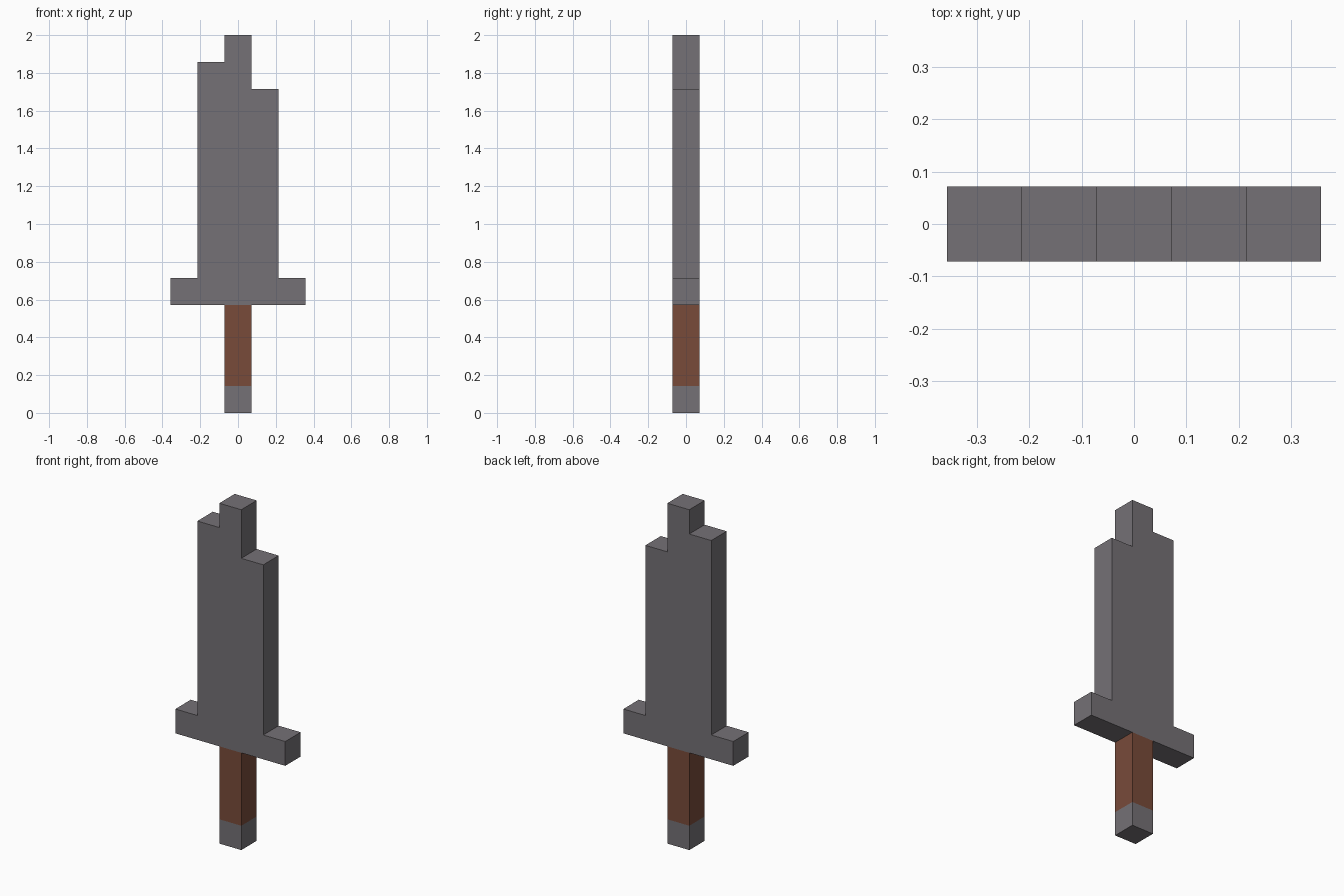
import bpy
import bmesh

if "Cube" in bpy.data.objects:
    bpy.data.objects.remove(bpy.data.objects["Cube"])

U = 1 / 7  # one block of the grid the sword is made from


def material(name, rgb):
    m = bpy.data.materials.new(name)
    m.diffuse_color = (*rgb, 1)
    m.use_nodes = True
    m.node_tree.nodes["Principled BSDF"].inputs["Base Color"].default_value = m.diffuse_color
    return m


steel = material("steel_grey", (0.178, 0.165, 0.180))
leather = material("grip_brown", (0.190, 0.070, 0.042))


def extrude_profile(name, outline, mat, open_ends=()):
    """Extrude an x/z outline (in blocks) one block deep, centred on y = 0.
    Faces lying flat at the heights in open_ends are left out."""
    bm = bmesh.new()
    front = bm.faces.new([bm.verts.new((x * U, -U / 2, z * U)) for x, z in outline])
    out = bmesh.ops.extrude_face_region(bm, geom=[front], use_keep_orig=True)
    moved = [v for v in out["geom"] if isinstance(v, bmesh.types.BMVert)]
    bmesh.ops.translate(bm, verts=moved, vec=(0, U, 0))
    bmesh.ops.recalc_face_normals(bm, faces=bm.faces)
    hidden = [f for f in bm.faces
              if any(all(abs(v.co.z - z * U) < 1e-4 for v in f.verts) for z in open_ends)]
    bmesh.ops.delete(bm, geom=hidden, context="FACES")
    mesh = bpy.data.meshes.new(name)
    bm.to_mesh(mesh)
    bm.free()
    mesh.materials.append(mat)
    obj = bpy.data.objects.new(name, mesh)
    bpy.context.collection.objects.link(obj)
    return obj


def column(z0, z1):
    return [(-0.5, z0), (0.5, z0), (0.5, z1), (-0.5, z1)]


# Blade with stepped tip, in one piece with the crossguard
extrude_profile("blade_and_guard", [
    (-2.5, 4), (2.5, 4), (2.5, 5), (1.5, 5), (1.5, 12), (0.5, 12),
    (0.5, 14), (-0.5, 14), (-0.5, 13), (-1.5, 13), (-1.5, 5), (-2.5, 5),
], steel)

# Grip, open where it meets guard and pommel
extrude_profile("grip", column(1, 4), leather, open_ends=(1, 4))

# Pommel, open where it meets the grip
extrude_profile("pommel", column(0, 1), steel, open_ends=(1,))
